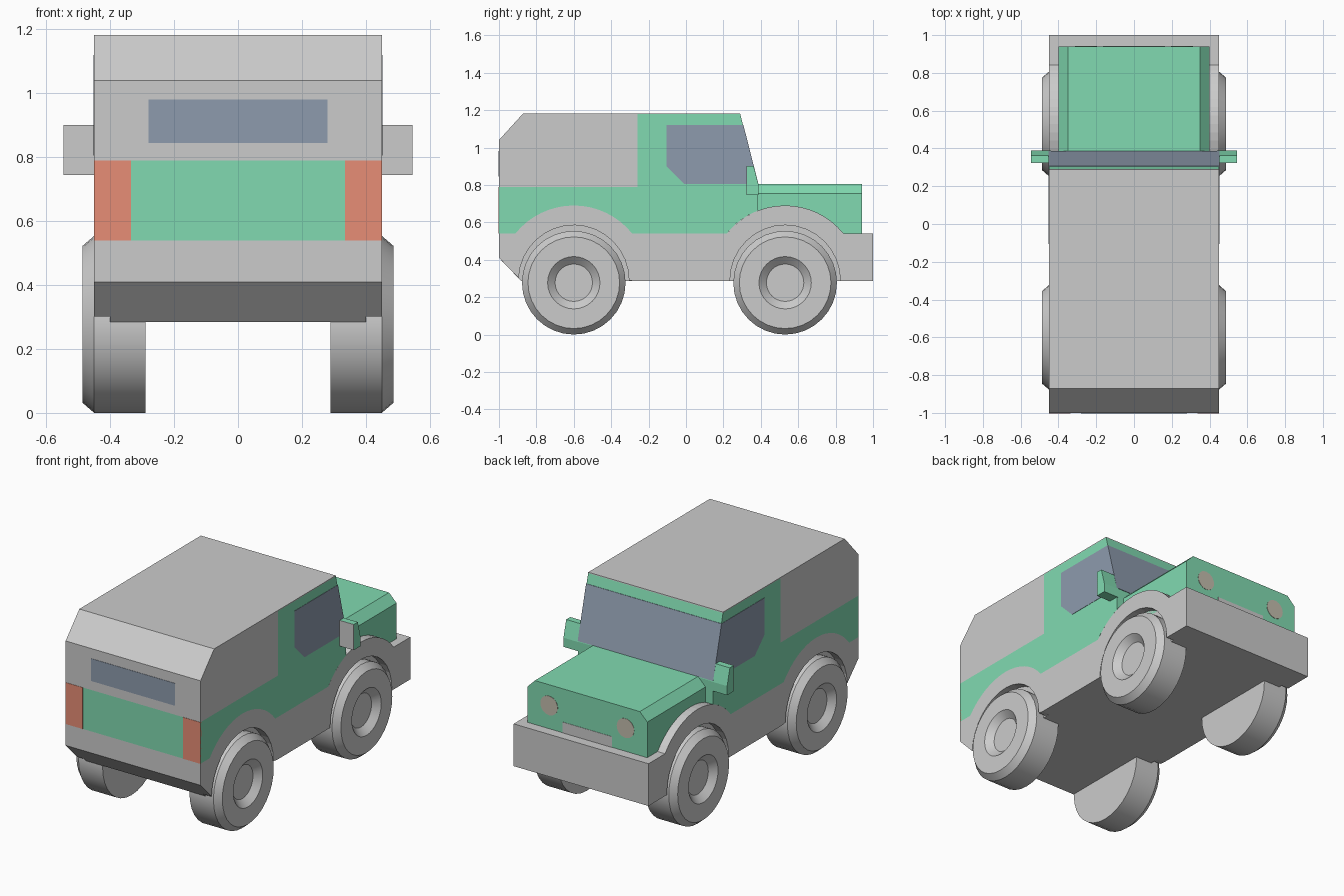
import bpy, bmesh, math
from mathutils import Matrix

if "Cube" in bpy.data.objects:
    bpy.data.objects.remove(bpy.data.objects["Cube"])


def material(name, rgb):
    m = bpy.data.materials.new(name)
    m.diffuse_color = (*rgb, 1)
    m.use_nodes = True
    m.node_tree.nodes["Principled BSDF"].inputs["Base Color"].default_value = m.diffuse_color
    return m


GREEN = material("green_paint", (0.22, 0.70, 0.44))
GLASS = material("glass", (0.27, 0.33, 0.42))
RED = material("red_lens", (0.80, 0.27, 0.18))
CREAM = material("cream_lens", (0.55, 0.51, 0.42))


def finish(name, bm, mat=None):
    bmesh.ops.recalc_face_normals(bm, faces=bm.faces)
    me = bpy.data.meshes.new(name)
    bm.to_mesh(me)
    bm.free()
    if mat:
        me.materials.append(mat)
    ob = bpy.data.objects.new(name, me)
    bpy.context.collection.objects.link(ob)
    return ob


def prism(name, pts, a, b, mat=None, axis="x"):
    """Extrude a (y,z) outline along x, or an (x,z) outline along y."""
    bm = bmesh.new()
    place = (lambda p, t: (t, p[0], p[1])) if axis == "x" else (lambda p, t: (p[0], t, p[1]))
    lo = [bm.verts.new(place(p, a)) for p in pts]
    hi = [bm.verts.new(place(p, b)) for p in pts]
    bm.faces.new(lo)
    bm.faces.new(hi)
    n = len(pts)
    for i in range(n):
        j = (i + 1) % n
        bm.faces.new((lo[i], lo[j], hi[j], hi[i]))
    return finish(name, bm, mat)


def rect(x0, x1, z0, z1):
    return [(x0, z0), (x1, z0), (x1, z1), (x0, z1)]


def arc(cy, r, start, end, n=16):
    """Points around an axle, angles in radians, from +y towards +z."""
    return [(cy + r * math.cos(start + (end - start) * i / n),
             0.29 + r * math.sin(start + (end - start) * i / n)) for i in range(n + 1)]


W = 0.45                        # half width of the body
REAR, FRONT = -0.60, 0.53       # axle positions
A = math.asin(0.25 / 0.40)      # angle where a fender meets the waistline

# Lower body: grey sill, fenders and bumper
rear_bump = arc(REAR, 0.40, A, math.pi - A)
front_bump = arc(FRONT, 0.40, A, math.pi - A)
upper_edge = [(1, 0.54)] + front_bump + rear_bump + [(-1, 0.54), (-1, 0.41)]
prism("lower_body", upper_edge + [(-0.88, 0.285), (1, 0.285)], -0.40, 0.40)

# Outer skins with wheel openings
openings = (arc(REAR, 0.295, math.pi - 0.04, 0) + [(-0.27, 0.285), (0.235, 0.285)]
            + arc(FRONT, 0.295, math.pi, 0) + [(0.826, 0.285), (1, 0.285)])
for side, s in (("right", 1), ("left", -1)):
    prism("fender_skin_" + side, upper_edge + openings, s * 0.40, s * W)

# Green cab and rear panels, sitting on the fenders
a_end = math.acos((0.385 - FRONT) / 0.40)
prism("cab", [(-1, 0.54)] + rear_bump[::-1] + arc(FRONT, 0.40, math.pi - A, a_end, 8)
      + [(0.385, 0.80), (0.29, 1.178), (-0.26, 1.178), (-0.26, 0.79), (-1, 0.79)],
      -W, W, GREEN)

# Grey rear top and roof skin
prism("rear_top_and_roof", [(-1, 0.79), (-0.26, 0.79), (-0.26, 1.178), (0.29, 1.178),
                            (0.289, 1.183), (-0.87, 1.183), (-1, 1.04)], -W, W)

# Wraparound windscreen and side windows
prism("cab_glass", [(-0.105, 1.12), (0.307, 1.12), (0.387, 0.805), (-0.01, 0.805),
                    (-0.105, 0.90)], -W - 0.002, W + 0.002, GLASS)

# Hood with chamfered edges
prism("hood", [(-0.40, 0.54), (0.40, 0.54), (0.40, 0.755), (0.35, 0.805),
               (-0.35, 0.805), (-0.40, 0.755)], 0.385, 0.94, GREEN, "y")
prism("grille", rect(-0.165, 0.165, 0.54, 0.605), 0.93, 0.942, None, "y")

# Rear window
prism("rear_window", rect(-0.28, 0.28, 0.845, 0.98), -1.002, -0.99, GLASS, "y")

for side, s in (("right", 1), ("left", -1)):
    # Lamps
    circle = [(s * 0.255 + 0.058 * math.cos(t * math.tau / 24),
               0.68 + 0.058 * math.sin(t * math.tau / 24)) for t in range(24)]
    prism("headlight_" + side, circle, 0.93, 0.942, CREAM, "y")
    prism("tail_light_" + side, rect(s * 0.335, s * W, 0.54, 0.79), -1.002, -0.99, RED, "y")
    # Door mirror and its grey reflector
    prism("mirror_" + side, [(0.325, 0.745), (0.388, 0.745), (0.388, 0.80), (0.362, 0.90),
                             (0.325, 0.90)], s * 0.44, s * 0.546, GREEN)
    prism("mirror_face_" + side, rect(s * W, s * 0.546, 0.745, 0.90), 0.323, 0.326, None, "y")

# Wheels: lathed profile (x, radius) with chamfered tread and dished hub
PROFILE = [(0.29, 0), (0.29, 0.277), (0.45, 0.277), (0.487, 0.245),
           (0.487, 0.14), (0.45, 0.10), (0.45, 0)]
for end, cy in (("rear", REAR), ("front", FRONT)):
    for side, s in (("right", 1), ("left", -1)):
        bm = bmesh.new()
        vs = [bm.verts.new((s * x, 0, r)) for x, r in PROFILE]
        es = [bm.edges.new(p) for p in zip(vs, vs[1:])]
        bmesh.ops.spin(bm, geom=vs + es, cent=(0, 0, 0), axis=(1, 0, 0),
                       angle=math.tau, steps=32)
        bmesh.ops.remove_doubles(bm, verts=bm.verts, dist=1e-4)
        bmesh.ops.transform(bm, matrix=Matrix.Translation((0, cy, 0.277)), verts=bm.verts)
        wheel = finish(f"wheel_{end}_{side}", bm)
        bpy.ops.object.select_all(action="DESELECT")
        wheel.select_set(True)
        bpy.context.view_layer.objects.active = wheel
        bpy.ops.object.shade_smooth_by_angle(angle=math.radians(30))
